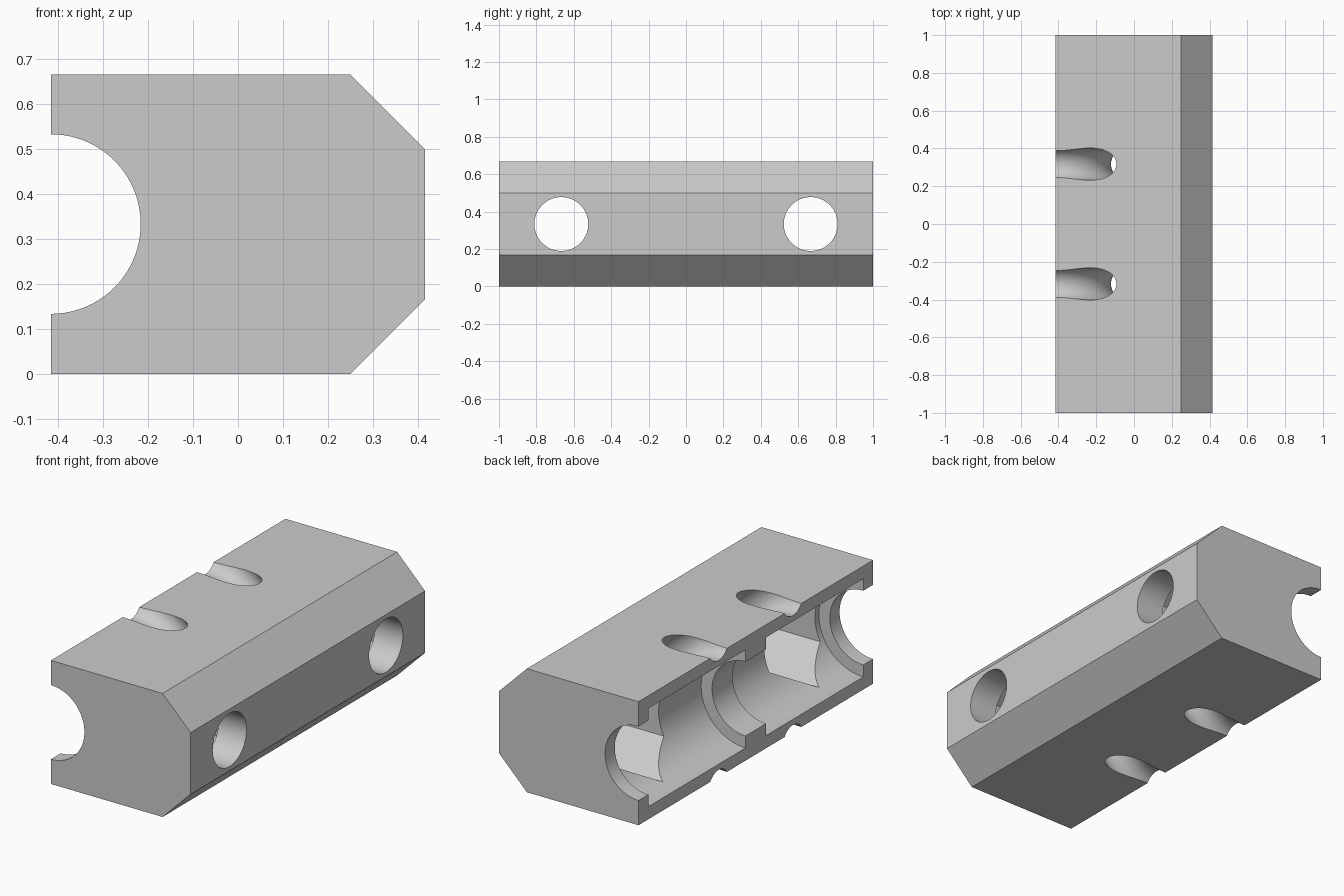
import bpy, bmesh
from math import sin, cos, pi, tau
from mathutils import Vector, Matrix

if "Cube" in bpy.data.objects:
    bpy.data.objects.remove(bpy.data.objects["Cube"], do_unlink=True)

HALF_X, HALF_Y, HEIGHT = 0.4167, 1.0, 0.6667
MID_Z = HEIGHT / 2
CHAMFER = 0.1667

grey = bpy.data.materials.new("plain_grey")
grey.use_nodes = True
colour = (0.6, 0.6, 0.6, 1)
grey.diffuse_color = colour
grey.node_tree.nodes["Principled BSDF"].inputs["Base Color"].default_value = colour


def finish(name, bm):
    bmesh.ops.recalc_face_normals(bm, faces=bm.faces)
    mesh = bpy.data.meshes.new(name)
    bm.to_mesh(mesh)
    bm.free()
    mesh.materials.append(grey)
    obj = bpy.data.objects.new(name, mesh)
    bpy.context.collection.objects.link(obj)
    return obj


def prism(name, ring, sweep):
    """Extrude a closed ring of points along a vector."""
    bm = bmesh.new()
    face = bm.faces.new([bm.verts.new(p) for p in ring])
    moved = bmesh.ops.extrude_face_region(bm, geom=[face], use_keep_orig=True)["geom"]
    bmesh.ops.translate(bm, vec=Vector(sweep),
                        verts=[v for v in moved if isinstance(v, bmesh.types.BMVert)])
    return finish(name, bm)


def along_y(name, radius, y0, y1, sides=80):
    ring = [(-HALF_X + radius * cos(tau * i / sides), y0,
             MID_Z + radius * sin(tau * i / sides)) for i in range(sides)]
    return prism(name, ring, (0, y1 - y0, 0))


def along_x(name, radius, y, x0, x1, sides):
    # the first corner points straight up
    ring = [(x0, y + radius * sin(tau * i / sides),
             MID_Z + radius * cos(tau * i / sides)) for i in range(sides)]
    return prism(name, ring, (x1 - x0, 0, 0))


def ring_groove(name, y, major=0.38, minor=0.085, steps=96, sides=40):
    """Torus around the bore axis, for the strap grooves."""
    bm = bmesh.new()
    loops = []
    for i in range(steps):
        turn = Matrix.Rotation(tau * i / steps, 3, 'Y')
        loops.append([bm.verts.new(turn @ Vector((major + minor * cos(tau * j / sides),
                                                  minor * sin(tau * j / sides), 0))
                                   + Vector((-HALF_X, y, MID_Z))) for j in range(sides)])
    for i in range(steps):
        a, b = loops[i], loops[(i + 1) % steps]
        for j in range(sides):
            k = (j + 1) % sides
            bm.faces.new((a[j], a[k], b[k], b[j]))
    return finish(name, bm)


# Chamfered block
profile = [(-HALF_X, 0), (HALF_X - CHAMFER, 0), (HALF_X, CHAMFER),
           (HALF_X, HEIGHT - CHAMFER), (HALF_X - CHAMFER, HEIGHT), (-HALF_X, HEIGHT)]
block = prism("bearing_block", [(x, -HALF_Y, z) for x, z in profile], (0, 2 * HALF_Y, 0))

# Shaft bore, then for each half: bearing seat, bolt hole, nut pocket, strap groove
cutters = [along_y("shaft_bore", 0.2, -1.2, 1.2)]
for side in (-1, 1):
    cutters += [
        along_y("bearing_seat", 0.265, side * 0.0875, side * 0.9167),
        along_x("nut_pocket", 0.25, side * 0.6667, -0.6, 0.25, 6),
        along_x("bolt_hole", 0.144, side * 0.6667, -0.55, 0.6, 64),
        ring_groove("strap_groove", side * 0.317),
    ]

for cutter in cutters:
    cutter.hide_render = True
    cut = block.modifiers.new(cutter.name, 'BOOLEAN')
    cut.operation = 'DIFFERENCE'
    cut.solver = 'EXACT'
    cut.object = cutter

# Bake the cuts and drop the cutters
bpy.context.view_layer.update()
graph = bpy.context.evaluated_depsgraph_get()
baked = bpy.data.meshes.new_from_object(block.evaluated_get(graph))
block.modifiers.clear()
block.data = baked
block.data.name = "bearing_block"
baked.materials.clear()
baked.materials.append(grey)
for face in baked.polygons:
    face.material_index = 0
for cutter in cutters:
    bpy.data.objects.remove(cutter, do_unlink=True)

# Smooth round cuts, sharp edges elsewhere
bpy.ops.object.select_all(action='DESELECT')
block.select_set(True)
bpy.context.view_layer.objects.active = block
bpy.ops.object.shade_smooth_by_angle(angle=pi / 6)
